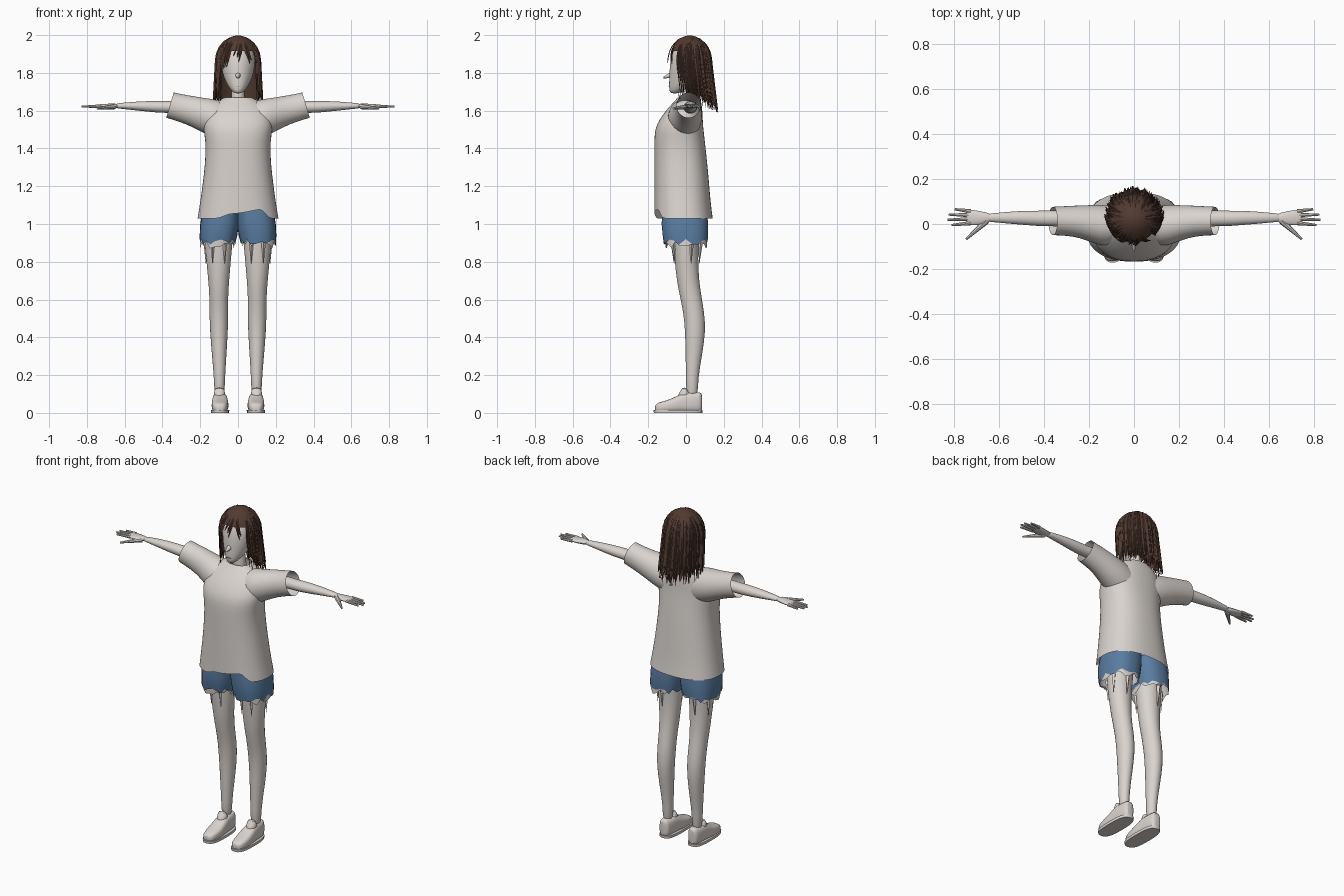
import bpy, bmesh, math, random
from mathutils import Vector

random.seed(4)
cube = bpy.data.objects.get("Cube")
if cube:
    bpy.data.objects.remove(cube, do_unlink=True)


def material(name, rgb):
    m = bpy.data.materials.new(name)
    m.use_nodes = True
    m.diffuse_color = (*rgb, 1)
    bsdf = m.node_tree.nodes["Principled BSDF"]
    bsdf.inputs["Base Color"].default_value = (*rgb, 1)
    bsdf.inputs["Roughness"].default_value = 0.8
    return m


PALE = material("pale_clay", (0.70, 0.655, 0.62))
DENIM = material("denim_blue", (0.10, 0.205, 0.36))
BROWN = material("hair_brown", (0.085, 0.043, 0.03))
LIP = material("lip_shade", (0.42, 0.34, 0.31))


def finish(name, bm, mat, subsurf=0, smooth=40):
    bmesh.ops.recalc_face_normals(bm, faces=bm.faces)
    mesh = bpy.data.meshes.new(name)
    bm.to_mesh(mesh)
    bm.free()
    mesh.materials.append(mat)
    ob = bpy.data.objects.new(name, mesh)
    bpy.context.collection.objects.link(ob)
    if subsurf:
        mod = ob.modifiers.new("Smooth", 'SUBSURF')
        mod.levels = mod.render_levels = subsurf
    bpy.ops.object.select_all(action='DESELECT')
    ob.select_set(True)
    bpy.context.view_layer.objects.active = ob
    bpy.ops.object.shade_smooth_by_angle(angle=math.radians(smooth))
    return ob


def loft(name, rings, mat, axis='z', side=1, n=20, power=1.0, caps=True,
         jag=0, subsurf=1, tilt=0):
    """Skin rounded rings (t, u0, u1, v0, v1); jag frays the first ring."""
    bm = bmesh.new()
    loops = []
    for k, (t, u0, u1, v0, v1) in enumerate(rings):
        loop = []
        for i in range(n):
            a = 2 * math.pi * i / n
            c, s = math.cos(a), math.sin(a)
            cu = math.copysign(abs(c) ** power, c)
            sv = math.copysign(abs(s) ** power, s)
            u = (u0 + u1) / 2 + cu * (u1 - u0) / 2
            v = (v0 + v1) / 2 + sv * (v1 - v0) / 2
            w = t + (random.uniform(-jag, jag) if k == 0 else 0)
            if k == len(rings) - 1:
                w -= tilt * sv
            p = {'z': (u, v, w), 'x': (w, u, v), 'y': (u, w, v)}[axis]
            loop.append(bm.verts.new((p[0] * side, p[1], p[2])))
        loops.append(loop)
    for a, b in zip(loops, loops[1:]):
        for i in range(n):
            j = (i + 1) % n
            bm.faces.new((a[i], a[j], b[j], b[i]))
    if caps:
        bm.faces.new(loops[0])
        bm.faces.new(loops[-1])
    return finish(name, bm, mat, subsurf)


def taper(name, a, b, r1, r2, mat, segments=10):
    """Tapered rod from a to b."""
    a, b = Vector(a), Vector(b)
    d = b - a
    bm = bmesh.new()
    bmesh.ops.create_cone(bm, cap_ends=True, segments=segments, radius1=r1, radius2=r2, depth=d.length)
    rot = d.to_track_quat('Z', 'Y')
    for v in bm.verts:
        v.co = rot @ v.co + (a + b) / 2
    return finish(name, bm, mat)


# Loose shirt body with an uneven front hem
shirt = loft("shirt_body", [
    (1.03, -.215, .215, -.168, .142), (1.12, -.2, .2, -.168, .13),
    (1.25, -.182, .182, -.168, .12), (1.4, -.168, .168, -.168, .105),
    (1.48, -.18, .18, -.168, .095), (1.53, -.185, .185, -.155, .09),
    (1.58, -.175, .175, -.122, .088), (1.62, -.15, .15, -.09, .085),
    (1.65, -.12, .12, -.06, .08), (1.67, -.07, .07, -.045, .07)],
    PALE, n=32, power=.85, caps=False)
for v in shirt.data.vertices:
    if v.co.z < 1.04 and v.co.y < -.1 and -.09 < v.co.x < .15:
        v.co.z += .025 + .2 * max(0, v.co.x)

# Head and neck
loft("head", [
    (1.69, -.018, .018, -.082, -.04), (1.71, -.04, .04, -.09, .0),
    (1.75, -.066, .066, -.09, .07), (1.8, -.085, .085, -.088, .1),
    (1.87, -.094, .094, -.085, .11), (1.93, -.08, .08, -.065, .1),
    (1.97, -.045, .045, -.03, .07)], PALE, n=24)
loft("neck", [(1.6, -.05, .05, -.03, .065), (1.66, -.034, .034, -.02, .05),
              (1.76, -.034, .034, -.025, .045)], PALE)
taper("nose", (0, -.07, 1.79), (0, -.12, 1.775), .018, .004, PALE)
loft("mouth", [(-.092, -.014, .014, 1.724, 1.729), (-.084, -.014, .014, 1.724, 1.729)],
     LIP, axis='y', n=10, subsurf=0)

for side, label in ((1, "left"), (-1, "right")):
    # Sleeve and arm
    loft(label + "_sleeve", [
        (.06, -.08, .075, 1.44, 1.645), (.12, -.105, .085, 1.455, 1.66),
        (.18, -.085, .085, 1.48, 1.668), (.24, -.062, .083, 1.512, 1.678),
        (.3, -.052, .08, 1.538, 1.688), (.36, -.05, .077, 1.562, 1.697)],
        PALE, 'x', side, n=24, caps=False, tilt=.02)
    loft(label + "_arm", [
        (.2, -.02, .065, 1.575, 1.655), (.33, -.01, .06, 1.588, 1.65),
        (.4, -.012, .06, 1.587, 1.652), (.47, -.006, .06, 1.593, 1.652),
        (.55, .0, .056, 1.602, 1.648), (.62, .008, .048, 1.61, 1.641),
        (.65, .008, .048, 1.612, 1.638)], PALE, 'x', side, n=14)
    loft(label + "_palm", [
        (.63, .01, .046, 1.612, 1.638), (.67, -.004, .055, 1.61, 1.638),
        (.71, -.008, .064, 1.612, 1.636), (.75, -.004, .064, 1.615, 1.633)],
        PALE, 'x', side, n=14)
    for i, tip in enumerate((.81, .828, .822, .795)):
        y = .004 + i * .0175
        taper(f"{label}_finger_{i + 1}", (side * .725, y, 1.624),
              (side * tip, y + (i - 1.5) * .006, 1.621), .0095, .005, PALE, 8)
    taper(label + "_thumb", (side * .655, .014, 1.622), (side * .745, -.068, 1.612),
          .015, .005, PALE, 8)

    # Leg
    loft(label + "_leg", [
        (.08, .07, .126, -.0, .066), (.18, .069, .127, .0, .063),
        (.3, .061, .138, -.003, .085), (.43, .053, .149, -.005, .105),
        (.53, .05, .152, -.014, .098), (.62, .052, .152, -.034, .082),
        (.7, .046, .158, -.05, .07), (.82, .036, .17, -.062, .064),
        (.92, .026, .18, -.07, .07), (1.0, .02, .18, -.07, .075)],
        PALE, 'z', side, n=18)

    # Shoe, collar and flat sole
    loft(label + "_shoe", [
        (-.165, .078, .115, .008, .04), (-.15, .06, .132, .003, .055),
        (-.1, .05, .141, .003, .066), (-.05, .05, .139, .003, .088),
        (-.01, .056, .136, .003, .112), (.04, .058, .134, .003, .108),
        (.075, .064, .128, .003, .112), (.086, .078, .116, .01, .1)],
        PALE, 'y', side, n=20, power=.7)
    loft(label + "_shoe_tongue", [
        (.07, .065, .131, -.06, .04), (.105, .067, .129, -.036, .02),
        (.135, .074, .122, -.02, .0)], PALE, 'z', side, n=14)
    loft(label + "_sole", [(0, .047, .143, -.17, .086), (.016, .046, .144, -.172, .088)],
         PALE, 'z', side, n=24, power=.7, subsurf=0)

    # Denim shorts leg with frayed hem, and ragged pale lining below it
    loft(label + "_shorts", [
        (.905, .012, .202, -.118, .115), (.94, .004, .203, -.124, .117),
        (1.0, -.005, .2, -.13, .118), (1.08, -.01, .185, -.125, .11)],
        DENIM, 'z', side, n=26, power=.8, caps=False, jag=.016, subsurf=0)
    loft(label + "_lining", [
        (.892, .02, .2, -.108, .112), (.93, .012, .198, -.114, .112),
        (.98, .01, .19, -.11, .105)],
        PALE, 'z', side, n=26, power=.8, caps=False, jag=.025, subsurf=0)
    for i in range(4):
        x, y = ((.07, -.07), (.135, -.068), (.17, .03), (.11, .078))[i]
        taper(f"{label}_thread_{i + 1}", (side * x, y, .92), (side * x, y * .9, .79),
              .014, .001, PALE, 4)


# Hair: surface point for angle a (zero at the back) and height z
def hair_point(a, z, lift=1.0):
    k = min(1, max(0, (z - 1.86) / .138))
    r = math.sqrt(1 - k * k) * lift
    d = max(0, 1.86 - z)
    return Vector(((.113 + .05 * d) * r * math.sin(a),
                   .02 + .11 * r * math.cos(a) + .12 * d, z))


def hair_sheet(name, angles, bottom, top=1.998, steps=14, lift=.97):
    """Sheet of hair falling to bottom(angle)."""
    bm = bmesh.new()
    grid = []
    for a in angles:
        low = bottom(a)
        grid.append([bm.verts.new(hair_point(a, top - (top - low) * (i / steps) ** 1.6, lift))
                     for i in range(steps + 1)])
    for p, q in zip(grid, grid[1:]):
        for i in range(steps):
            bm.faces.new((p[i], q[i], q[i + 1], p[i + 1]))
    return finish(name, bm, BROWN)


hair_sheet("hair_cap", [math.pi * i / 24 for i in range(-24, 25)], lambda a: 1.915, lift=.99)
hair_sheet("hair_back", [1.95 * i / 40 for i in range(-40, 41)],
           lambda a: 1.615 + .035 * abs(a) + random.uniform(-.02, .03))


def strand(bm, a, top, low, width, sweep, lift):
    """Add one tapering lock with a raised middle."""
    rows = []
    steps = 7
    for i in range(steps + 1):
        f = i / steps
        z = top - (top - low) * f ** 1.4
        w = width * (1 - f ** 3) + .003
        mid = a + sweep * f * f
        rows.append([bm.verts.new(hair_point(mid + o * w, z, lift + (.03 if o == 0 else 0)))
                     for o in (-1, 0, 1)])
    for p, q in zip(rows, rows[1:]):
        for j in (0, 1):
            bm.faces.new((p[j], p[j + 1], q[j + 1], q[j]))


bm = bmesh.new()
for i in range(150):
    a = random.uniform(-2.15, 2.15)
    low = 1.59 + .035 * abs(a) + random.uniform(-.015, .07)
    strand(bm, a, random.uniform(1.93, 1.99), low, random.uniform(.05, .1),
           random.uniform(-.08, .08), random.uniform(.99, 1.06))
finish("hair_locks", bm, BROWN, smooth=25)

# Fringe, parted so the left temple stays bare
bm = bmesh.new()
for i in range(34):
    a = random.uniform(2.1, 4.15)
    if 2.15 < a < 2.7:
        continue
    reach = abs(a - math.pi)
    low = 1.885 - .09 * reach + random.uniform(-.03, .02)
    strand(bm, a, 1.985, low, random.uniform(.05, .09), .22 * (1 if a > 2.9 else -1),
           random.uniform(.99, 1.05))
for a in (2.02, 2.12, 2.2, 4.0, 4.08, 4.18, 4.25):
    strand(bm, a, 1.95, random.uniform(1.64, 1.7), .05, random.uniform(-.1, .1), 1.03)
finish("hair_fringe", bm, BROWN, smooth=25)
